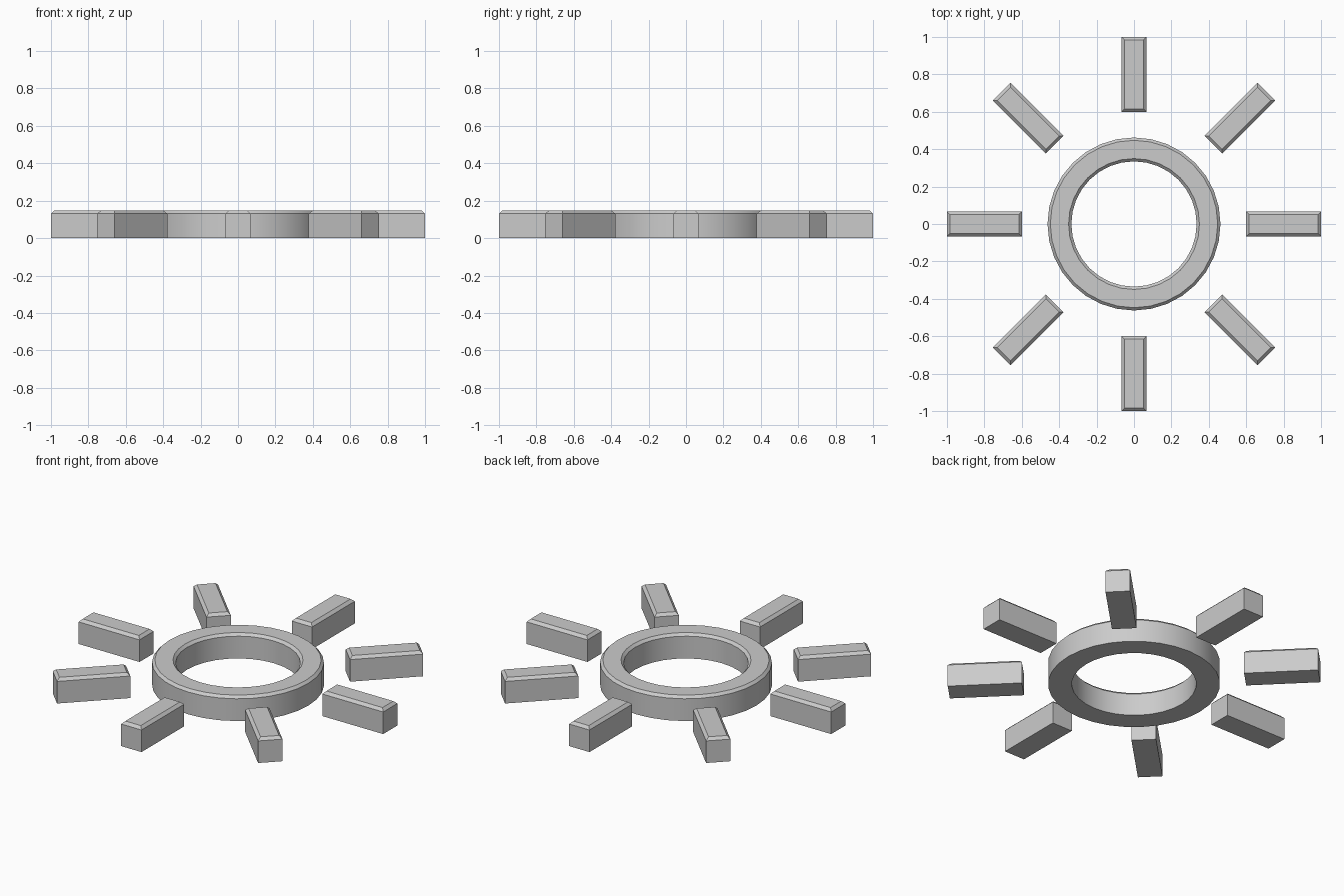
import bpy, bmesh, math
from mathutils import Matrix

if "Cube" in bpy.data.objects:
    bpy.data.objects.remove(bpy.data.objects["Cube"])

HEIGHT, CHAMFER = 0.147, 0.015


def finish(name, bm):
    bmesh.ops.recalc_face_normals(bm, faces=bm.faces)
    mesh = bpy.data.meshes.new(name)
    bm.to_mesh(mesh)
    bm.free()
    obj = bpy.data.objects.new(name, mesh)
    bpy.context.collection.objects.link(obj)
    return obj


# Central ring: chamfered section swept around z
def ring(outer, inner, sides=32):
    low = HEIGHT - CHAMFER
    profile = [(inner, 0), (outer, 0), (outer, low), (outer - CHAMFER, HEIGHT),
               (inner + CHAMFER, HEIGHT), (inner, low)]
    bm = bmesh.new()
    loops = []
    for i in range(sides):
        a = 2 * math.pi * i / sides
        loops.append([bm.verts.new((r * math.cos(a), r * math.sin(a), z)) for r, z in profile])
    n = len(profile)
    for i in range(sides):
        p, q = loops[i], loops[(i + 1) % sides]
        for j in range(n):
            k = (j + 1) % n
            bm.faces.new((p[j], q[j], q[k], p[k]))
    obj = finish("sun_ring", bm)
    bpy.context.view_layer.objects.active = obj
    obj.select_set(True)
    bpy.ops.object.shade_smooth_by_angle(angle=math.radians(30))
    obj.select_set(False)


# Ray: bar with a chamfered top
def ray(index, near=0.6, far=1.0, width=0.133):
    bm = bmesh.new()
    size = Matrix.Diagonal((far - near, width, HEIGHT, 1))
    place = Matrix.Translation(((near + far) / 2, 0, HEIGHT / 2))
    bmesh.ops.create_cube(bm, size=1, matrix=place @ size)
    top = [e for e in bm.edges if all(v.co.z > HEIGHT / 2 for v in e.verts)]
    bmesh.ops.bevel(bm, geom=top, offset=CHAMFER + 0.001, segments=1, affect='EDGES')
    obj = finish(f"sun_ray_{index + 1}", bm)
    obj.rotation_euler.z = index * math.pi / 4


ring(0.4625, 0.335)
for i in range(8):
    ray(i)
